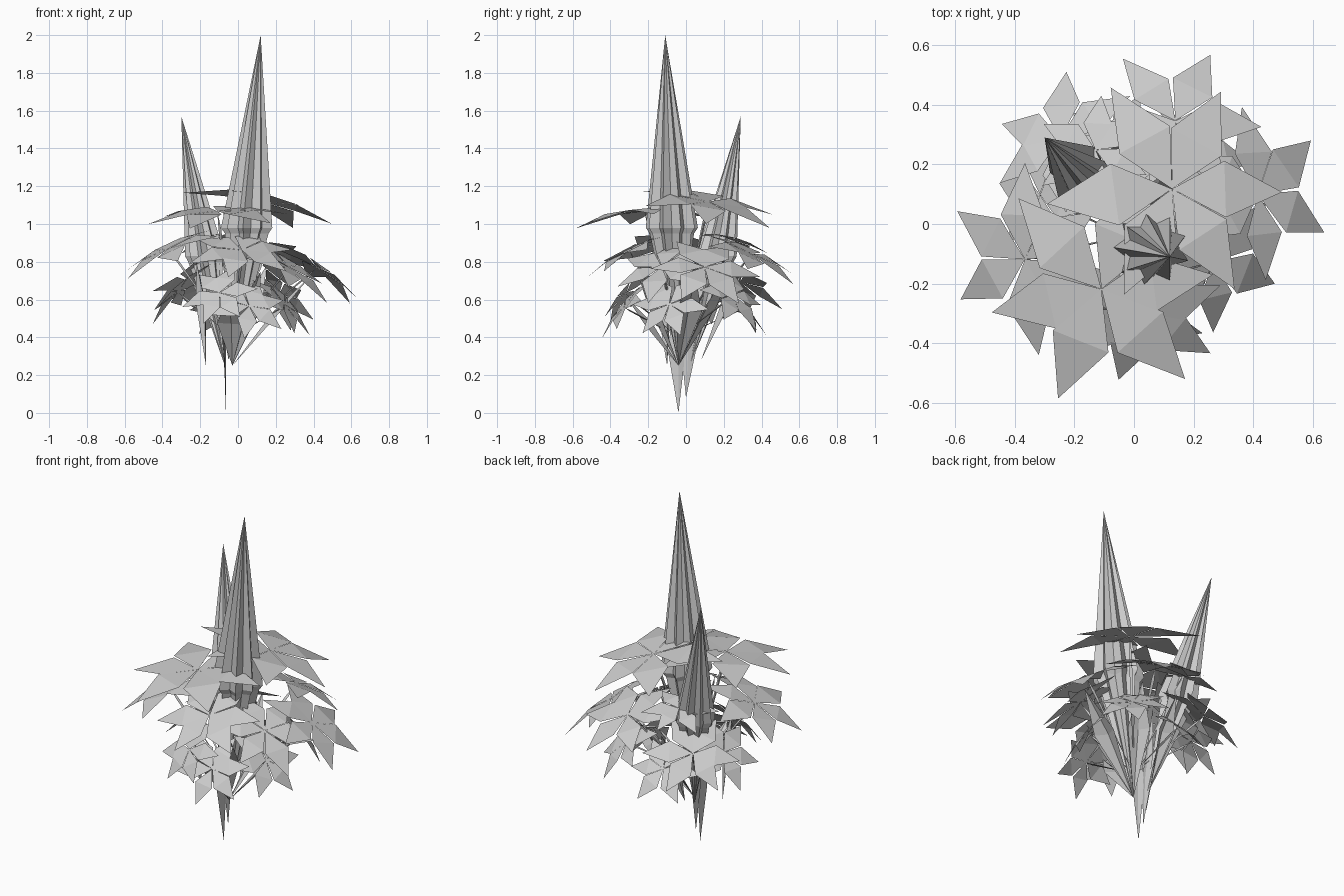
import bpy, random
from math import sin, cos, pi, radians
from mathutils import Vector

if "Cube" in bpy.data.objects:
    bpy.data.objects.remove(bpy.data.objects["Cube"])

random.seed(4)


def add_mesh(name, verts, faces):
    me = bpy.data.meshes.new(name)
    me.from_pydata([tuple(v) for v in verts], [], faces)
    me.update()
    ob = bpy.data.objects.new(name, me)
    bpy.context.collection.objects.link(ob)
    return ob


def flower(name, centre, size, slope, phase, petals=6):
    """Star flower of broad kite petals with drooping tips, leaning outward."""
    c = Vector(centre)
    out = Vector((c.x, c.y, 0)).normalized()
    turn = Vector((0, 0, 1)).rotation_difference(Vector((out.x * slope, out.y * slope, 1)).normalized())
    verts, faces = [], []
    for i in range(petals):
        a = radians(phase) + 2 * pi * i / petals + random.uniform(-.08, .08)
        r = size * random.uniform(.95, 1.08)
        d, s = Vector((cos(a), sin(a), 0)), Vector((-sin(a), cos(a), 0))
        n = len(verts)
        for along, side, up in ((0, 0, -.03), (.47, .25, -.02), (.47, -.25, -.02), (1, 0, -.14)):
            verts.append(c + turn @ (d * along * r + s * side * r + Vector((0, 0, up * r))))
        faces += [(n, n + 2, n + 1), (n + 1, n + 2, n + 3)]
    add_mesh(name, verts, faces)


def spire(name, tip, base, radius, root):
    """Pleated bud: tall pleated cone above, narrow pleated stalk below."""
    tip, base, root = Vector(tip), Vector(base), Vector(root)
    n = 18
    verts = [tip, root]
    for scale, drop in ((1, 0), (.85, .03)):
        for i in range(n):
            a = 2 * pi * i / n
            r = radius * scale * (1 if i % 2 else .72)
            verts.append(base + Vector((r * cos(a), r * sin(a), -drop)))
    faces = []
    for i in range(n):
        j = (i + 1) % n
        u0, u1, l0, l1 = 2 + i, 2 + j, 2 + n + i, 2 + n + j
        faces += [(0, u0, u1), (u0, l0, l1, u1), (l0, 1, l1)]
    add_mesh(name, verts, faces)


def leaf(name, root, tip, width, side=None, widest=.6):
    """Narrow folded blade."""
    root, tip = Vector(root), Vector(tip)
    side = Vector(side) if side else (tip - root).cross(Vector((tip.x, tip.y, 0))).normalized()
    mid = root.lerp(tip, widest)
    inward = Vector((-mid.x, -mid.y, 0)) * .15
    verts = [root, mid + side * width / 2, mid + inward, mid - side * width / 2, tip]
    add_mesh(name, verts, [(0, 2, 1), (0, 3, 2), (1, 2, 4), (2, 3, 4)])


# Tall pleated spires
ROOT = (-.03, -.04, .25)
spire("tall_spire", (.12, -.11, 2), (.05, -.075, .98), .14, ROOT)
spire("short_spire", (-.3, .29, 1.57), (-.17, .16, .83), .11, (-.07, .02, .25))

# Flowers: x, y, z, size, outward slope, petal phase
FLOWERS = [
    (.13, .12, 1.13, .40, .28, 3), (-.11, -.22, 1.08, .39, .12, 10),
    (-.37, -.12, .88, .31, .5, 30), (.42, .10, .78, .30, .7, -25),
    (.14, .35, .85, .29, .5, 5), (-.25, .29, .70, .26, .7, 35),
    (.02, -.30, .87, .28, .5, 20), (.27, -.13, .78, .27, .7, -20),
    (-.10, -.32, .64, .21, 1.2, 0), (.06, -.33, .57, .21, 1.2, 25),
    (.25, -.09, .58, .22, 1.2, 10), (-.32, .10, .65, .22, 1.0, 40),
    (-.06, .30, .56, .20, 1.0, 15), (.22, .25, .63, .22, 1.1, 0),
    (-.13, .25, .92, .20, .3, 30),
]
for k, (x, y, z, size, slope, phase) in enumerate(FLOWERS):
    flower(f"flower_{k + 1}", (x, y, z), size, slope, phase)
    # Thin three-sided stalk to the flower
    r, c = Vector(ROOT) + Vector((0, 0, .15)), Vector((x, y, z - .01))
    ring = [c.lerp(r, .15) + Vector((.01 * cos(a), .01 * sin(a), 0)) for a in (0, 2.09, 4.19)]
    add_mesh(f"stalk_{k + 1}", [r, c] + ring,
             [(0, 3, 2), (0, 4, 3), (0, 2, 4), (1, 2, 3), (1, 3, 4), (1, 4, 2)])

# Long blades rising from the root; the two sideways ones hang lowest
LEAVES = [
    (ROOT, (.39, .05, .73), .14), (ROOT, (.12, -.26, .75), .12),
    (ROOT, (-.05, -.32, .62), .14), (ROOT, (.15, .25, .78), .12),
    ((-.065, -.04, 0), (-.085, -.06, .75), .09, (0, 1, 0), .42),
    ((-.065, 0, .08), (-.1, .04, .8), .09, (0, 1, 0), .4),
    ((-.17, -.1, .25), (-.22, -.13, .8), .09), ((-.05, .08, .28), (-.05, .3, .75), .11),
]
for k, args in enumerate(LEAVES):
    leaf(f"leaf_{k + 1}", *args)
